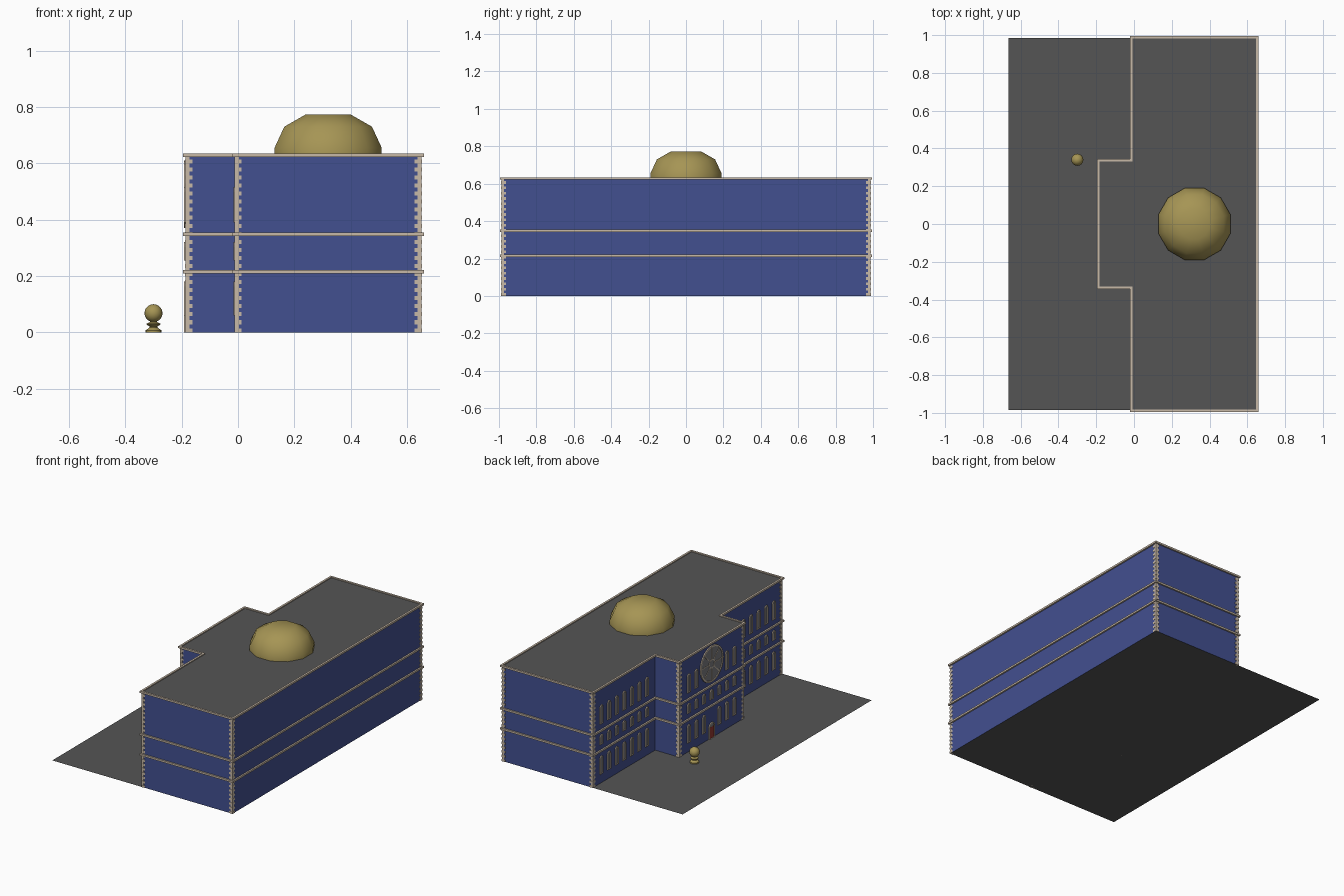
import bpy, bmesh, math
from mathutils import Matrix, Vector

if "Cube" in bpy.data.objects:
    bpy.data.objects.remove(bpy.data.objects["Cube"])


def material(name, rgb):
    m = bpy.data.materials.new(name)
    m.diffuse_color = (*rgb, 1)
    m.use_nodes = True
    m.node_tree.nodes["Principled BSDF"].inputs["Base Color"].default_value = m.diffuse_color
    return m


BLUE = material("blue_wall", (0.055, 0.08, 0.28))
STONE = material("stone", (0.58, 0.49, 0.39))
GOLD = material("gold", (0.38, 0.30, 0.09))
DARK = material("dark_grey", (0.09, 0.09, 0.09))
GLASS = material("glass", (0.2, 0.2, 0.21))
RED = material("red_door", (0.30, 0.04, 0.03))


def finish(name, bm, mat, smooth=None):
    bmesh.ops.recalc_face_normals(bm, faces=bm.faces)
    me = bpy.data.meshes.new(name)
    bm.to_mesh(me)
    bm.free()
    me.materials.append(mat)
    ob = bpy.data.objects.new(name, me)
    bpy.context.collection.objects.link(ob)
    if smooth:
        bpy.context.view_layer.objects.active = ob
        ob.select_set(True)
        bpy.ops.object.shade_smooth_by_angle(angle=math.radians(smooth))
        ob.select_set(False)
    return ob


def box(bm, lo, hi, rot=Matrix()):
    lo, hi = Vector(lo), Vector(hi)
    mat = rot @ Matrix.Translation((lo + hi) / 2) @ Matrix.Diagonal((*(hi - lo), 1))
    bmesh.ops.create_cube(bm, size=1, matrix=mat)


def prism(bm, loop, place, a, b):
    """Solid slab of a 2D loop between depths a and b."""
    lo = [bm.verts.new(place(p, a)) for p in loop]
    hi = [bm.verts.new(place(p, b)) for p in loop]
    bm.faces.new(lo)
    bm.faces.new(hi)
    for i in range(len(loop)):
        j = (i + 1) % len(loop)
        bm.faces.new((lo[i], lo[j], hi[j], hi[i]))


def ring(bm, outer, inner, place, a, b):
    """Hollow frame between two matching 2D loops."""
    rows = [[bm.verts.new(place(p, d)) for p in lp]
            for lp, d in ((outer, a), (outer, b), (inner, b), (inner, a))]
    n = len(outer)
    for r in range(4):
        p, q = rows[r], rows[(r + 1) % 4]
        for i in range(n):
            j = (i + 1) % n
            bm.faces.new((p[i], p[j], q[j], q[i]))


def flat(p, d):       # plan loop, depth along z
    return (p[0], p[1], d)


def facade(p, d):     # elevation loop (y, z), depth along x
    return (d, p[0], p[1])


def offset(loop, d):
    """Grow a right-angled anticlockwise loop outwards by d."""
    out = []
    for i, p in enumerate(loop):
        p = Vector(p)
        e0 = (p - Vector(loop[i - 1])).normalized()
        e1 = (Vector(loop[(i + 1) % len(loop)]) - p).normalized()
        out.append(p + d * Vector((e0.y + e1.y, -e0.x - e1.x)))
    return out


def arch(y, z0, z1, w, n=8):
    r = w / 2
    pts = [(y - r, z0), (y + r, z0)]
    return pts + [(y + r * math.cos(math.pi * i / n),
                   z1 - r + r * math.sin(math.pi * i / n)) for i in range(n + 1)]


def lathe(name, profile, centre, segs, mat, turn=0.0, smooth=40):
    bm = bmesh.new()
    rows = []
    for r, z in profile:
        rows.append([bm.verts.new((centre[0] + r * math.cos(turn + math.tau * i / segs),
                                   centre[1] + r * math.sin(turn + math.tau * i / segs), z))
                     for i in range(segs)])
    for p, q in zip(rows, rows[1:]):
        for i in range(segs):
            j = (i + 1) % segs
            bm.faces.new((p[i], p[j], q[j], q[i]))
    bm.faces.new(rows[-1])
    bm.faces.new(rows[0])
    return finish(name, bm, mat, smooth)


WING, PORCH, H = -0.01, -0.185, 0.628
PLAN = [(WING, -0.985), (0.65, -0.985), (0.65, 0.985), (WING, 0.985),
        (WING, 0.335), (PORCH, 0.335), (PORCH, -0.335), (WING, -0.335)]

# Courtyard paving
bm = bmesh.new()
bm.faces.new([bm.verts.new(v) for v in
              ((-0.665, -0.985, 0), (0.65, -0.985, 0), (0.65, 0.985, 0), (-0.665, 0.985, 0))])
finish("paving", bm, DARK)

# Walls and roof
bm = bmesh.new()
lo = [bm.verts.new((x, y, 0)) for x, y in PLAN]
hi = [bm.verts.new((x, y, H)) for x, y in PLAN]
for i in range(8):
    j = (i + 1) % 8
    bm.faces.new((lo[i], lo[j], hi[j], hi[i]))
finish("walls", bm, BLUE)
bm = bmesh.new()
bm.faces.new([bm.verts.new((x, y, H)) for x, y in PLAN])
finish("roof", bm, DARK)

# String courses and cornice
bm = bmesh.new()
for z in (0.215, 0.348, 0.628):
    ring(bm, offset(PLAN, 0.01), offset(PLAN, -0.003), flat, z - 0.006, z + 0.006)
finish("ledges", bm, STONE)

# Toothed corner stones on every outward corner
bm = bmesh.new()
STEPS = 22
for i, (cx, cy) in enumerate(PLAN):
    if i in (4, 7):
        continue
    sx = 1 if cx > 0.3 else -1
    sy = 1 if cy > 0 else -1

    def stone(w, z0, z1, out):
        x0, x1 = sorted((cx + sx * out, cx - sx * w))
        y0, y1 = sorted((cy + sy * out, cy - sy * w))
        box(bm, (x0, y0, z0), (x1, y1, z1))
    stone(0.013, 0, H, 0.002)
    pitch = H / STEPS
    for k in range(STEPS):
        stone(0.023, k * pitch, (k + 0.5) * pitch, 0.003)
finish("corner_stones", bm, STONE)

# Arched windows: three floors, seven bays on each section
frames, panes = bmesh.new(), bmesh.new()
for centre, wall in ((-0.66, WING), (0, PORCH), (0.66, WING)):
    for z0, z1, skip in ((0.06, 0.18, 0), (0.255, 0.32, -1), (0.39, 0.515, 1)):
        for k in range(-3, 4):
            if centre == 0 and abs(k) <= skip:
                continue
            y = centre + 0.079 * k
            ring(frames, arch(y, z0, z1, 0.034), arch(y, z0 + 0.006, z1 - 0.006, 0.022),
                 facade, wall - 0.006, wall + 0.002)
            prism(panes, arch(y, z0 + 0.005, z1 - 0.005, 0.024), facade,
                  wall - 0.002, wall + 0.002)
finish("window_frames", frames, STONE)
finish("window_panes", panes, GLASS)

# Round window with spokes
def circle(r, n=24):
    return [(r * math.cos(math.tau * i / n), 0.49 + r * math.sin(math.tau * i / n))
            for i in range(n)]


bm = bmesh.new()
prism(bm, circle(0.112), facade, PORCH - 0.003, PORCH + 0.002)
finish("round_window_pane", bm, GLASS)
bm = bmesh.new()
ring(bm, circle(0.12), circle(0.109), facade, PORCH - 0.007, PORCH + 0.002)
ring(bm, circle(0.03), circle(0.024), facade, PORCH - 0.005, PORCH + 0.002)
for k in range(8):
    rot = Matrix.Translation((PORCH, 0, 0.49)) @ Matrix.Rotation(k * math.pi / 4, 4, 'X')
    box(bm, (-0.005, -0.0025, 0.026), (0.002, 0.0025, 0.111), rot)
finish("round_window_tracery", bm, STONE)

# Entrance door and its arch
bm = bmesh.new()
box(bm, (PORCH - 0.004, -0.022, 0), (PORCH + 0.002, 0.022, 0.075))
finish("door", bm, RED)
bm = bmesh.new()
ring(bm, arch(0, 0, 0.105, 0.058), arch(0, 0.001, 0.097, 0.044), facade,
     PORCH - 0.007, PORCH + 0.002)
finish("door_arch", bm, STONE)
bm = bmesh.new()
prism(bm, arch(0, 0.07, 0.1, 0.046), facade, PORCH - 0.003, PORCH + 0.002)
finish("door_fanlight", bm, GLASS)

# Roof dome
lathe("dome", [(0.197, H - 0.01), (0.197, 0.655), (0.161, 0.73), (0.083, 0.773)],
      (0.32, 0), 12, GOLD, math.pi / 12, 60)

# Golden ball on a turned pedestal in the courtyard
SPOT = (-0.3, 0.34)
lathe("ball_pedestal", [(0.028, 0), (0.028, 0.007), (0.014, 0.017), (0.014, 0.021),
                        (0.024, 0.027), (0.024, 0.031), (0.012, 0.037), (0.012, 0.045)],
      SPOT, 16, GOLD)
bm = bmesh.new()
bmesh.ops.create_uvsphere(bm, u_segments=16, v_segments=10, radius=0.032,
                          matrix=Matrix.Translation((*SPOT, 0.068)))
finish("ball", bm, GOLD, 60)
